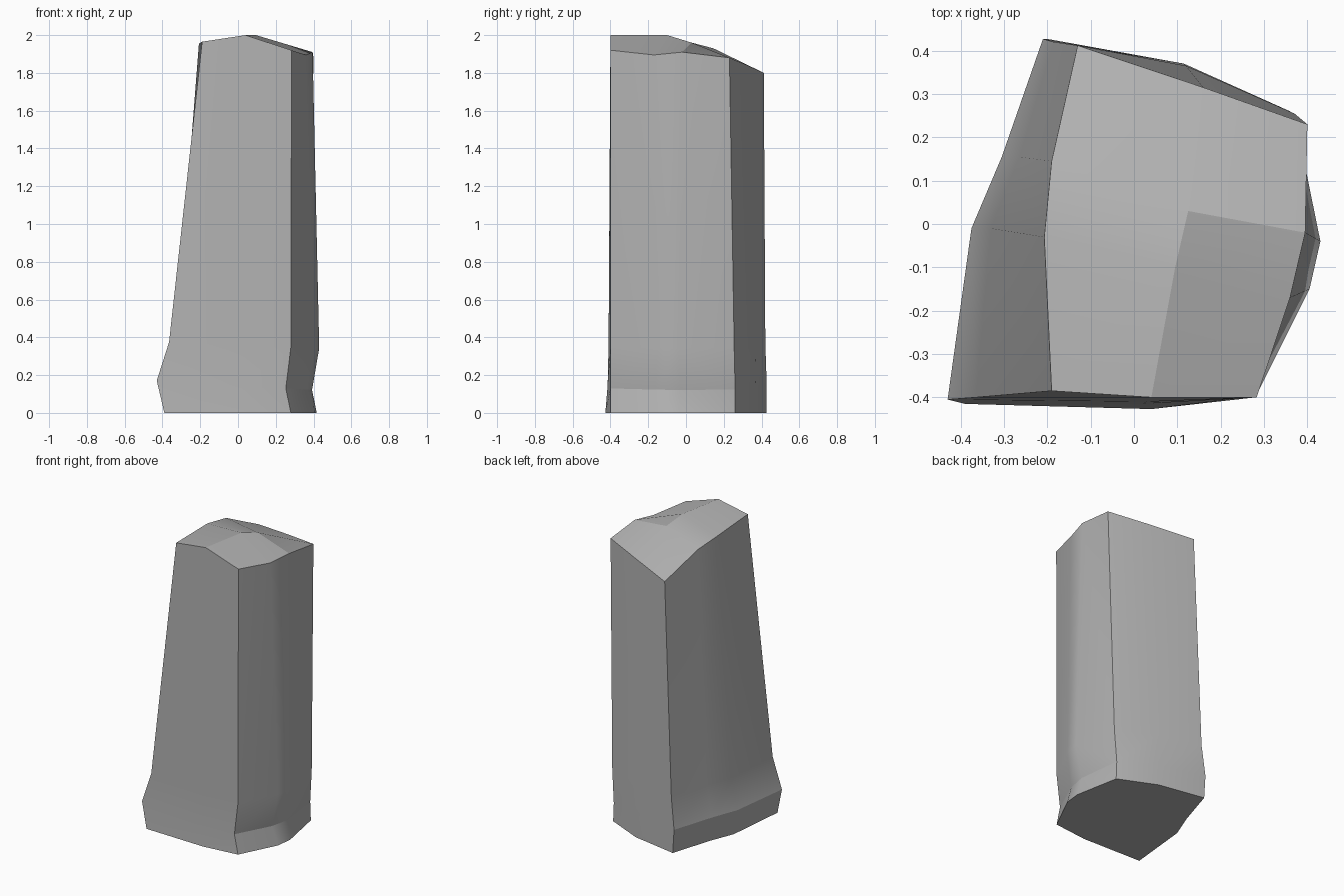
import bpy, bmesh

if "Cube" in bpy.data.objects:
    bpy.data.objects.remove(bpy.data.objects["Cube"])

# Cross-sections, counter-clockwise from the front-left corner:
# front-left, front-mid, front-right, right 1, right 2,
# back-right, back-mid, back-left, left 2, left 1
base = [(-.39, -.415), (.04, -.427), (.28, -.40), (.405, -.15), (.417, -.04),
        (.36, .26), (.115, .37), (-.20, .427), (-.285, .155), (-.35, -.01)]
ledge = [(-.43, -.405), (.02, -.415), (.253, -.40), (.365, -.16), (.392, -.03),
         (.355, .26), (.115, .37), (-.21, .427), (-.305, .155), (-.375, -.01)]
waist = [(-.365, -.40), (.03, -.41), (.28, -.40), (.405, -.15), (.43, -.04),
         (.37, .255), (.12, .365), (-.185, .42), (-.265, .155), (-.33, -.01)]
top = [(-.19, -.385, 1.965), (.04, -.40, 2.0), (.283, -.40, 1.92),
       (.36, -.17, 1.895), (.395, -.02, 1.91), (.40, .23, 1.88),
       (.16, .315, 1.845), (-.13, .412, 1.80), (-.19, .145, 1.93),
       (-.207, -.03, 1.955)]

bm = bmesh.new()


def ring(points, z=0, tilt=0):
    return [bm.verts.new((p[0], p[1], p[2] if len(p) > 2 else z + tilt * p[0]))
            for p in points]


rings = [ring(base), ring(ledge, .145, -.06), ring(waist, .36, -.04), ring(top)]

# Side walls
for a, b in zip(rings, rings[1:]):
    for i in range(10):
        j = (i + 1) % 10
        if i == 4:  # this wall folds inwards
            bm.faces.new((a[i], a[j], b[i]))
            bm.faces.new((a[j], b[j], b[i]))
        else:
            bm.faces.new((a[i], a[j], b[j], b[i]))

# Flat underside
bm.faces.new(rings[0][::-1])

# Broken top with a low ridge
t = rings[3]
r1 = bm.verts.new((.095, -.10, 2.0))
r2 = bm.verts.new((.125, .03, 1.96))
for f in [(t[1], t[2], t[3], r1), (r1, t[3], t[4], r2), (r2, t[4], t[5], t[6]),
          (r2, t[6], t[7], t[8]), (r2, t[8], t[9], r1), (r1, t[9], t[0], t[1])]:
    bm.faces.new(f)
bmesh.ops.recalc_face_normals(bm, faces=bm.faces)

# Crisp creases: edge of the chipped top facet and the foot ledge on both sides
k = rings[1]
for chain in [(t[1], r1, r2, t[4]), k[2:6], k[7:] + k[:1]]:
    for a, b in zip(chain, chain[1:]):
        bm.edges.get((a, b)).smooth = False

mesh = bpy.data.meshes.new("stone_pillar")
bm.to_mesh(mesh)
bm.free()
pillar = bpy.data.objects.new("stone_pillar", mesh)
bpy.context.collection.objects.link(pillar)

# Mid-grey stone
stone = bpy.data.materials.new("stone")
stone.diffuse_color = (.45, .45, .45, 1)
stone.use_nodes = True
stone.node_tree.nodes["Principled BSDF"].inputs["Base Color"].default_value = stone.diffuse_color
mesh.materials.append(stone)

# Soft shading with crisp main edges, large faces kept flat
bpy.context.view_layer.objects.active = pillar
pillar.select_set(True)
bpy.ops.object.shade_smooth_by_angle(angle=0.5, keep_sharp_edges=True)
weighted = pillar.modifiers.new("weighted_normals", 'WEIGHTED_NORMAL')
weighted.keep_sharp = True
